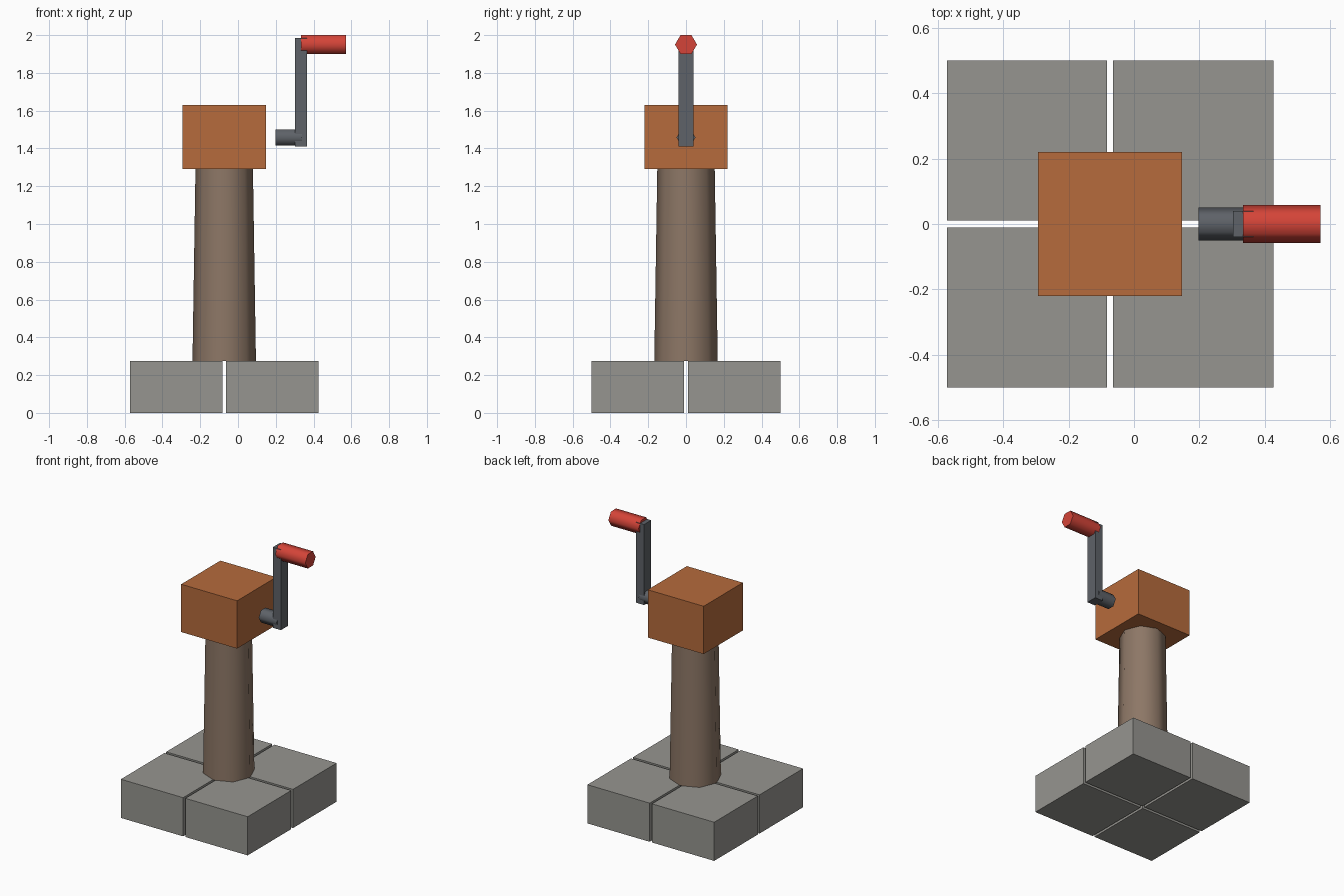
import bpy
import math
from mathutils import Matrix

if "Cube" in bpy.data.objects:
    bpy.data.objects.remove(bpy.data.objects["Cube"])


def material(name, r, g, b):
    lin = [((c / 255 + 0.055) / 1.055) ** 2.4 for c in (r, g, b)]
    m = bpy.data.materials.new(name)
    m.diffuse_color = (*lin, 1)
    m.use_nodes = True
    m.node_tree.nodes["Principled BSDF"].inputs["Base Color"].default_value = m.diffuse_color
    return m


STONE = material("grey stone", 150, 149, 144)
WOOD = material("brown wood", 141, 119, 102)
ORANGE = material("orange wood", 182, 107, 60)
METAL = material("dark metal", 94, 98, 104)
RED = material("red paint", 212, 68, 56)


def box(name, mat, x, y, z):
    """Box from (min, max) pairs on each axis."""
    centre = [(a + b) / 2 for a, b in (x, y, z)]
    bpy.ops.mesh.primitive_cube_add(size=1, location=centre)
    ob = bpy.context.object
    ob.name = name
    ob.data.transform(Matrix.Diagonal((*[b - a for a, b in (x, y, z)], 1)))
    ob.data.materials.append(mat)
    return ob


def prism(name, mat, sides, r1, r2, length, centre, along_x=False):
    """Smooth-sided tapered prism along z, or along x."""
    bpy.ops.mesh.primitive_cone_add(vertices=sides, radius1=r1, radius2=r2,
                                    depth=length, location=centre)
    ob = bpy.context.object
    ob.name = name
    if along_x:
        ob.data.transform(Matrix.Rotation(math.pi / 2, 4, 'Y'))
    ob.data.materials.append(mat)
    bpy.ops.object.shade_smooth_by_angle(angle=math.radians(65))
    return ob


CX = -0.073  # post axis

# Four base blocks with narrow gaps
for sx, xs in (("left", (-0.572, -0.082)), ("right", (-0.064, 0.426))):
    for sy, ys in (("front", (-0.5, -0.01)), ("back", (0.01, 0.5))):
        box(f"base_block_{sy}_{sx}", STONE, xs, ys, (0, 0.275))

# Tapered octagonal post and the housing on top
prism("post", WOOD, 8, 0.168, 0.152, 1.02, (CX, 0, 0.785))
box("housing", ORANGE, (CX - 0.22, CX + 0.22), (-0.22, 0.22), (1.29, 1.63))

# Crank: hexagonal axle, arm and grip (hexagon corners point along y)
prism("crank_axle", METAL, 6, 0.05, 0.05, 0.14, (0.268, 0, 1.458), True)
box("crank_arm", METAL, (0.302, 0.366), (-0.04, 0.04), (1.411, 1.984))
prism("crank_grip", RED, 6, 0.058, 0.058, 0.237, (0.452, 0, 1.95), True)
